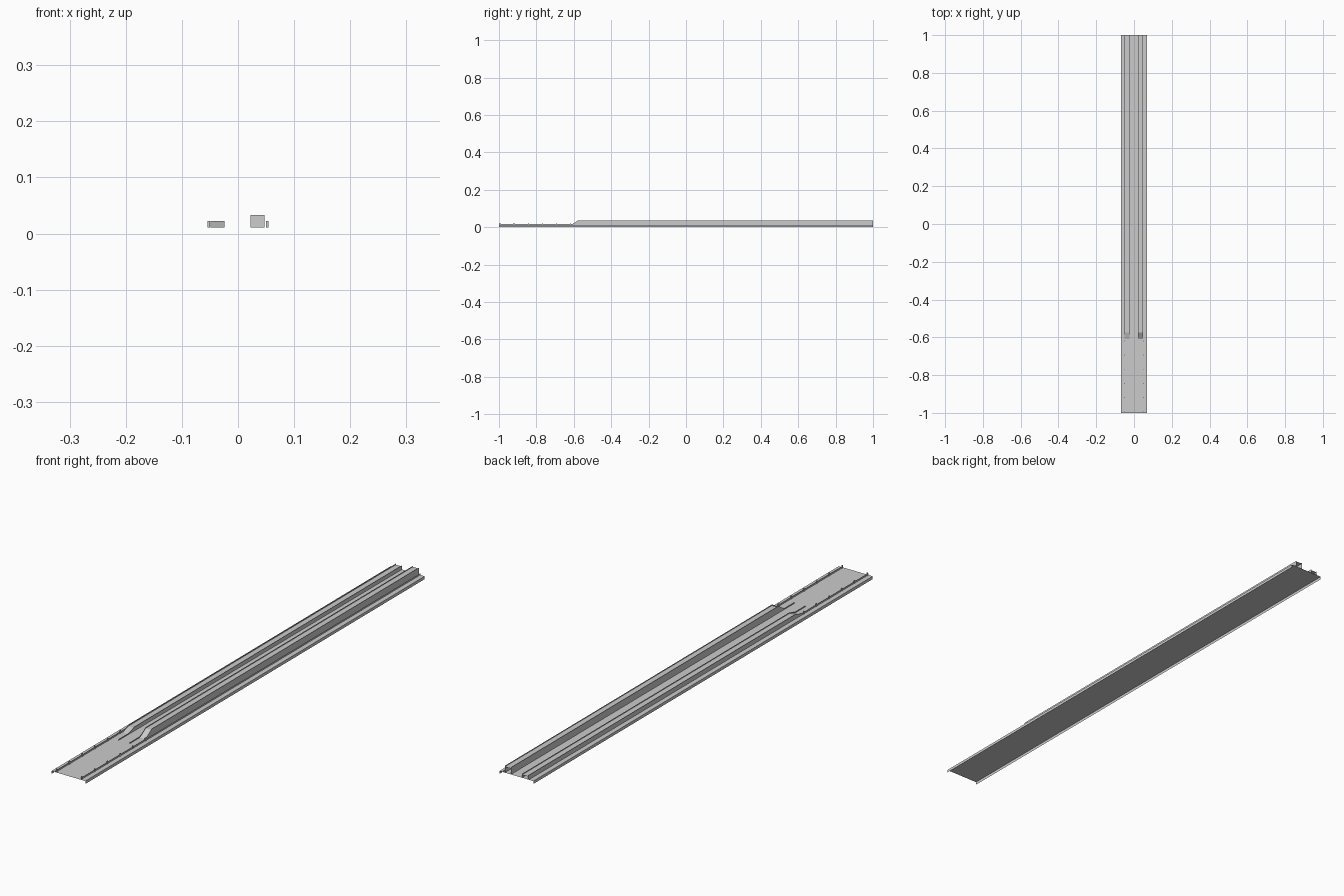
import bpy

if "Cube" in bpy.data.objects:
    bpy.data.objects.remove(bpy.data.objects["Cube"])

DECK = 0.011   # height of the base sheet
RAMP0, RAMP1 = -0.61, -0.575


def make(name, verts, faces):
    me = bpy.data.meshes.new(name)
    me.from_pydata(verts, [], faces)
    me.update()
    ob = bpy.data.objects.new(name, me)
    bpy.context.collection.objects.link(ob)
    return ob


def extrude_y(name, profile, y0, y1):
    """Open x-z profile swept along y as a thin sheet."""
    n = len(profile)
    verts = [(x, y, z) for y in (y0, y1) for x, z in profile]
    return make(name, verts, [(i, i + 1, n + i + 1, n + i) for i in range(n - 1)])


def strip(name, x, path, bottom):
    """Upright sheet at x whose top edge follows the (y, z) path."""
    n = len(path)
    verts = [(x, y, bottom) for y, z in path] + [(x, y, z) for y, z in path]
    return make(name, verts, [(i, i + 1, n + i + 1, n + i) for i in range(n - 1)])


def box(name, x0, x1, y0, y1, z0, z1):
    verts = [(x, y, z) for x in (x0, x1) for y in (y0, y1) for z in (z0, z1)]
    faces = [(0, 1, 3, 2), (4, 6, 7, 5), (0, 4, 5, 1),
             (2, 3, 7, 6), (0, 2, 6, 4), (1, 5, 7, 3)]
    return make(name, verts, faces)


# Base sheet with edges folded down to the ground
extrude_y("base_deck", [(-0.07, 0), (-0.07, DECK), (0.07, DECK), (0.07, 0)], -1, 1)


# Raised decks: ramp, level top and upright parapets on both edges
def raised_deck(side, inner, outer, top):
    path = [(RAMP0, DECK), (RAMP1, top), (1, top)]
    verts = [(x, y, z) for y, z in path for x in sorted((inner, outer))]
    make(side + "_raised_deck", verts, [(0, 1, 3, 2), (2, 3, 5, 4)])
    lip = 0.004
    wall = [(RAMP0, DECK + lip), (RAMP1, top + lip), (1, top + lip)]
    strip(side + "_outer_parapet", outer, wall, DECK)
    strip(side + "_inner_parapet", inner, [(-0.67, DECK + lip)] + wall, DECK)


raised_deck("right", 0.022, 0.047, 0.033)
raised_deck("left", -0.024, -0.049, 0.022)

# Long curbs with small posts on the front stretch
for side, s in (("right", 1), ("left", -1)):
    strip(side + "_curb", s * 0.052, [(-1, 0.017), (1, 0.017)], DECK)
    for i in range(6):
        y = -0.994 + 0.075 * i
        box(f"{side}_post_{i + 1}", s * 0.052 - 0.002, s * 0.052 + 0.002,
            y - 0.002, y + 0.002, DECK, 0.022)
